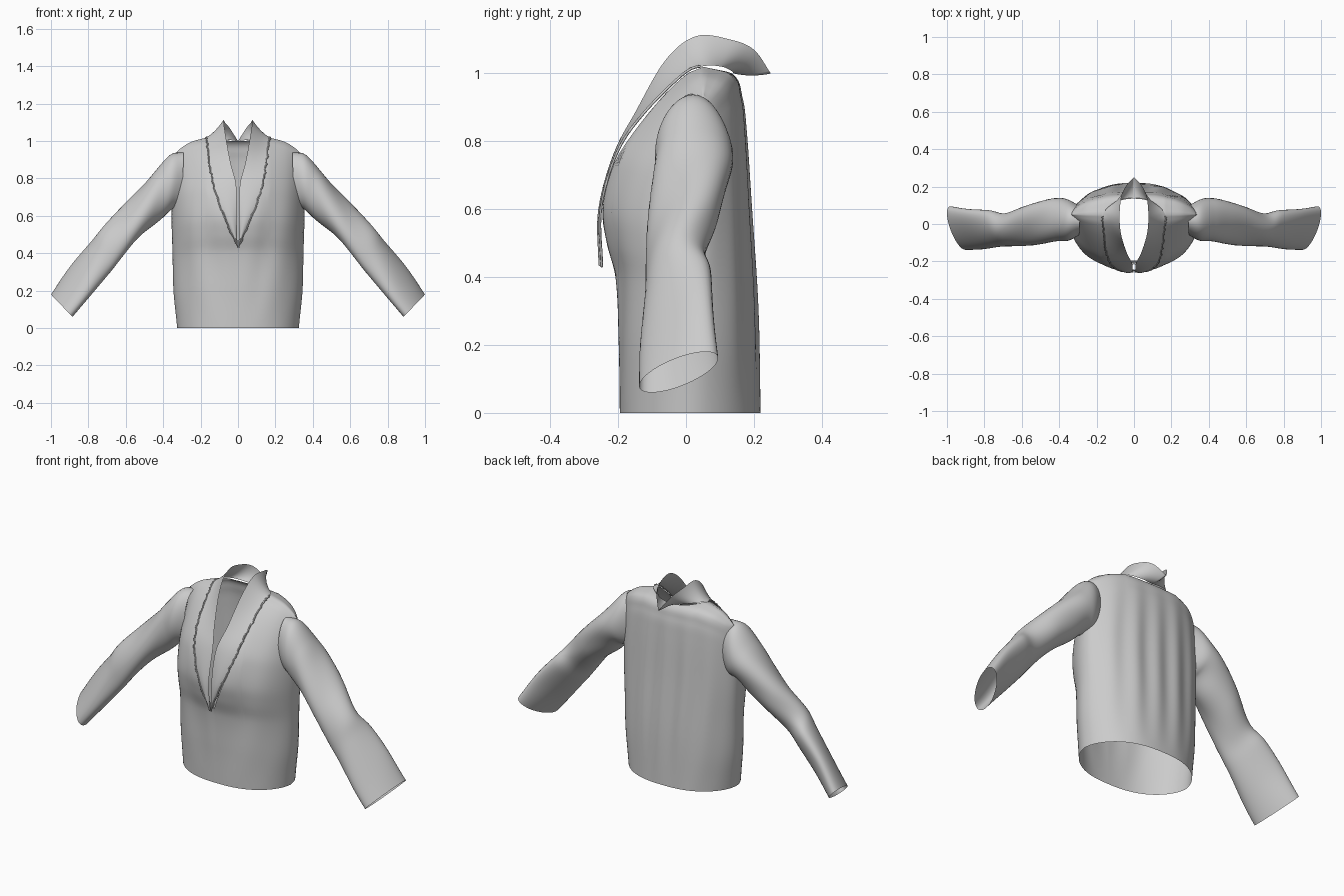
import bpy, bmesh, math, random
from mathutils import Vector

if "Cube" in bpy.data.objects:
    bpy.data.objects.remove(bpy.data.objects["Cube"])

random.seed(4)


def spline(keys, t):
    """Smooth value at t through keys of (t, value); value may be float or Vector."""
    if t <= keys[0][0]:
        return keys[0][1]
    if t >= keys[-1][0]:
        return keys[-1][1]
    i = max(k for k in range(len(keys) - 1) if keys[k][0] <= t)

    def slope(k):
        a, b = max(k - 1, 0), min(k + 1, len(keys) - 1)
        return (keys[b][1] - keys[a][1]) / (keys[b][0] - keys[a][0])
    h = keys[i + 1][0] - keys[i][0]
    s = (t - keys[i][0]) / h
    return (keys[i][1] * (2*s**3 - 3*s**2 + 1) + slope(i) * (h * (s**3 - 2*s**2 + s))
            + keys[i + 1][1] * (3*s**2 - 2*s**3) + slope(i + 1) * (h * (s**3 - s**2)))


def path(points, t):
    n = len(points) - 1
    return spline([(i / n, Vector(p)) for i, p in enumerate(points)], t)


def loft(name, rows, closed=False, mirror=False):
    """Skin a grid of points into one smooth cloth surface."""
    bm = bmesh.new()
    grid = [[bm.verts.new(p) for p in row] for row in rows]
    for a, b in zip(grid, grid[1:]):
        n = len(a)
        for j in range(n if closed else n - 1):
            k = (j + 1) % n
            bm.faces.new((a[j], a[k], b[k], b[j]))
    bmesh.ops.remove_doubles(bm, verts=bm.verts, dist=0.0004)
    bmesh.ops.recalc_face_normals(bm, faces=bm.faces)
    for f in bm.faces:
        f.smooth = True
    me = bpy.data.meshes.new(name)
    bm.to_mesh(me)
    bm.free()
    ob = bpy.data.objects.new(name, me)
    bpy.context.collection.objects.link(ob)
    if mirror:
        m = ob.modifiers.new("mirror", 'MIRROR')
        m.merge_threshold = 0.001
    return ob


# Torso profiles by height
WIDTH = [(0, .325), (.05, .33), (.2, .345), (.4, .35), (.6, .355), (.8, .347), (.95, .335), (1.02, .335)]
FRONT = [(0, -.195), (.2, -.198), (.4, -.207), (.5, -.233), (.6, -.247), (.73, -.222),
         (.8, -.185), (.92, -.09), (1.0, 0), (1.02, .05)]
BACK = [(0, .22), (.3, .21), (.6, .19), (.85, .175), (.93, .165), (1.0, .135), (1.02, .05)]
SHOULDER = [(.49, 1.02), (.75, .995), (.9, .965), (1, .935)]
VNECK = [(0, .43), (.22, .6), (.377, .765), (.435, .88), (.478, 1.0), (.49, 1.02)]


def torso_point(u, t, front):
    a = abs(u)
    top = spline(SHOULDER, a)
    if a < .49:
        top = spline(VNECK, a) if front else 1.0 + .02 * (a / .49) ** 2
    z = top * t
    s = z * 1.02 / spline(SHOULDER, a)
    seam = .01 + .04 * s / 1.02
    depth = spline(FRONT if front else BACK, s)
    y = seam + (depth - seam) * max(0, 1 - a ** 2.5) ** .6
    # soft drape folds
    fade = math.sin(math.pi * min(1, s / 1.02)) * (1 - a ** 4)
    if front:
        y += .004 * fade * math.sin(a * 11 - z * 7) * min(1, a * 3)
    else:
        y += .005 * fade * math.sin(u * 17 + z * 2)
    return (u * spline(WIDTH, z), y, z)


# Torso: front panel then back panel in one closed strip
COLS, ROWS = 96, 48
us = [-1 + 2 * i / COLS for i in range(COLS + 1)]
rows = []
for r in range(ROWS + 1):
    t = 1 - (1 - r / ROWS) ** 1.4
    rows.append([torso_point(u, t, True) for u in us]
                + [torso_point(u, t, False) for u in reversed(us)])
rows_bm = [row[:COLS + 1] + row[COLS + 2:-1] for row in rows]
loft("torso", rows_bm, closed=True)

# Shawl collar: lofted from the neck seam to the free edge
SEAM = [(.002, -.246, .43), (.075, -.249, .6), (.131, -.202, .765), (.152, -.125, .88), (.167, -.004, 1.0),
        (.165, .055, 1.022), (.12, .105, 1.02), (.06, .133, 1.008), (0, .14, 1.0)]
EDGE = [(.003, -.246, .44), (.008, -.25, .6), (.010, -.212, .765), (.04, -.15, .885), (.068, -.06, 1.04),
        (.077, .03, 1.11), (.07, .13, 1.10), (.045, .2, 1.07), (0, .25, 1.0)]
rows = []
for i in range(73):
    t = i / 72
    a, b = path(SEAM, t), path(EDGE, t)
    if i == 72:
        a.x = b.x = 0
    row = []
    for j in range(13):
        s = j / 12
        p = a.lerp(b, s)
        bulge = 4 * s * (1 - s)
        p.y -= .012 * bulge * max(0, 1 - t * 1.8)
        p.z -= .012 * bulge * min(1, t * 2) * (1 - .5 * t)
        row.append(p)
    rows.append(row)
loft("shawl_collar", rows, mirror=True)

# Puckered stitching along the lapel seams
cu = bpy.data.curves.new("lapel_stitching", 'CURVE')
cu.dimensions = '3D'
cu.bevel_depth = .004
cu.bevel_resolution = 1
for side in (-1, 1):
    sp = cu.splines.new('POLY')
    sp.points.add(60)
    for i, pt in enumerate(sp.points):
        p = path(SEAM, i / 60 * .6)
        jitter = random.uniform(-.004, .004)
        pt.co = (side * (p.x + jitter), p.y - .002, p.z, 1)
stitch = bpy.data.objects.new("lapel_stitching", cu)
bpy.context.collection.objects.link(stitch)

# Sleeves: upper x, z / lower x, z / front y, back y / backward tilt
SLEEVE = [(.29, .94, .30, .64, -.06, .10, .0),
          (.36, .925, .345, .635, -.09, .13, .0),
          (.44, .845, .375, .62, -.095, .135, .01),
          (.52, .755, .43, .57, -.10, .125, .02),
          (.62, .645, .52, .49, -.11, .10, .03),
          (.73, .53, .62, .38, -.12, .055, .03),
          (.80, .45, .69, .295, -.125, .07, .05),
          (.90, .325, .79, .17, -.135, .08, .07),
          (1.0, .18, .885, .06, -.138, .095, .08)]
n = len(SLEEVE) - 1
upper = [(s[0], s[6], s[1]) for s in SLEEVE]
lower = [(s[2], -s[6], s[3]) for s in SLEEVE]
depth = [(s[4], s[5], s[6]) for s in SLEEVE]
rows = []
for i in range(65):
    t = i / 64
    p, q, d = path(upper, t), path(lower, t), path(depth, t)
    centre = (p + q) / 2 + Vector((0, (d.x + d.y) / 2, 0))
    half = (p - q) / 2
    h = math.sqrt(max(.0009, ((d.y - d.x) / 2) ** 2 - d.z ** 2))
    row = []
    for j in range(40):
        a = math.tau * j / 40
        # twisting folds that fade at both ends
        w = 1 + .05 * math.sin(math.pi * t) * math.sin(3 * a + 15 * t)
        row.append(centre + half * (math.cos(a) * w) + Vector((0, h * math.sin(a) * w, 0)))
    rows.append(row)
loft("sleeves", rows, closed=True, mirror=True)
